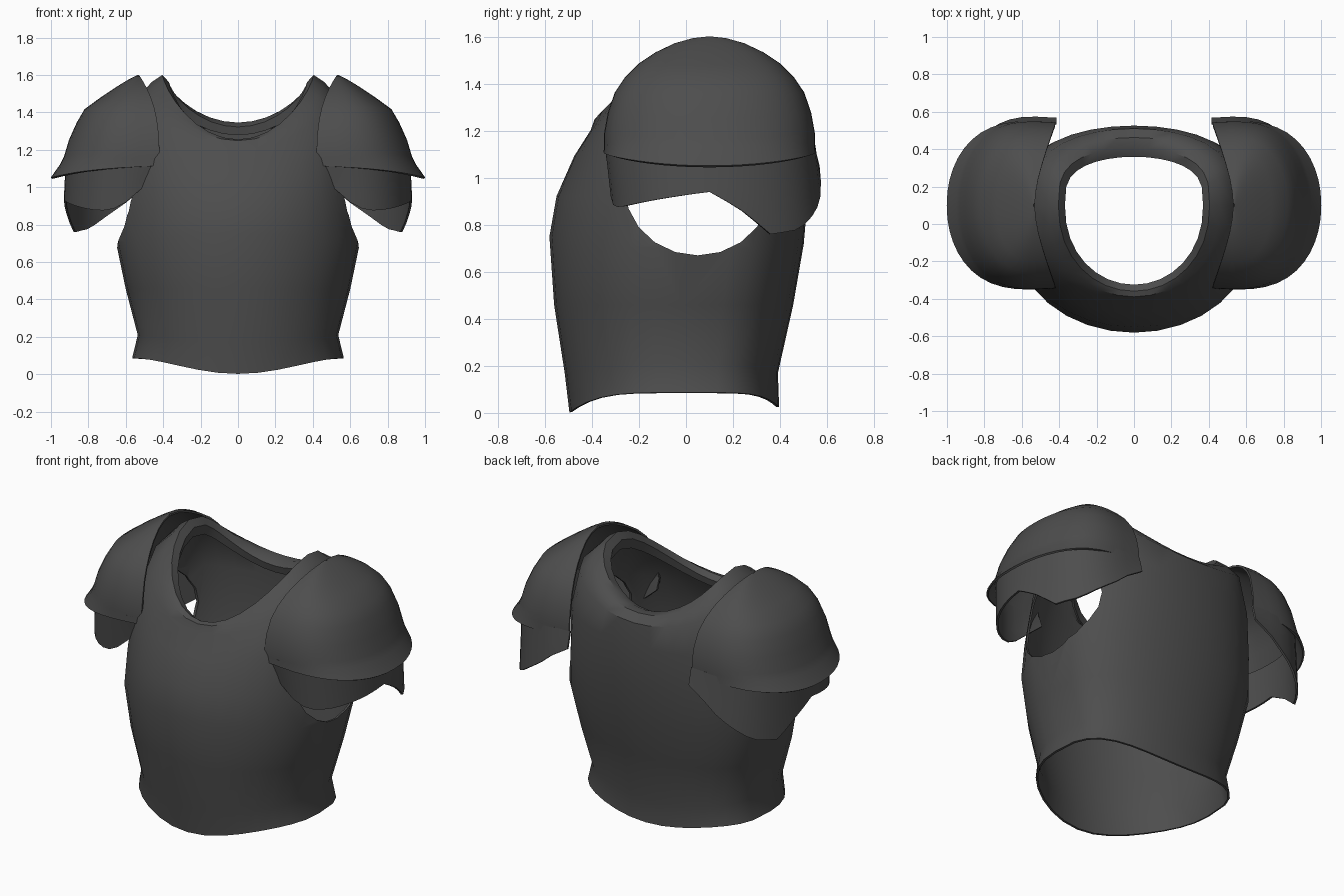
import bpy
from math import sin, cos, pi, radians

if "Cube" in bpy.data.objects:
    bpy.data.objects.remove(bpy.data.objects["Cube"])

steel = bpy.data.materials.new("dark grey metal")
steel.diffuse_color = (0.075, 0.075, 0.075, 1)
steel.use_nodes = True
steel.node_tree.nodes["Principled BSDF"].inputs["Base Color"].default_value = steel.diffuse_color


def activate(ob):
    bpy.ops.object.select_all(action='DESELECT')
    ob.select_set(True)
    bpy.context.view_layer.objects.active = ob


def loft(name, rows, closed, thickness):
    """Join rows of points into a thin shell."""
    n = len(rows[0])
    faces = []
    for r in range(len(rows) - 1):
        for i in range(n if closed else n - 1):
            j = (i + 1) % n
            faces.append((r * n + i, r * n + j, (r + 1) * n + j, (r + 1) * n + i))
    me = bpy.data.meshes.new(name)
    me.from_pydata([p for row in rows for p in row], [], faces)
    me.materials.append(steel)
    ob = bpy.data.objects.new(name, me)
    bpy.context.collection.objects.link(ob)
    mod = ob.modifiers.new("shell", 'SOLIDIFY')
    mod.thickness, mod.offset = thickness, 0
    activate(ob)
    bpy.ops.object.modifier_apply(modifier="shell")
    return ob


def smooth(ob, angle=38):
    activate(ob)
    bpy.ops.object.shade_smooth_by_angle(angle=radians(angle))


def lerp_table(table, a):
    for (a0, v0), (a1, v1) in zip(table, table[1:]):
        if a <= a1:
            return v0 + (v1 - v0) * (a - a0) / (a1 - a0)
    return table[-1][1]


# Torso rings: half width, y centre, y front, y back, z side, z front, z back,
# z power, front roundness
RINGS = [
    (.56, -.02, -.49, .39, .085, .003, .025, 4, .92),
    (.53, -.02, -.51, .385, .21, .17, .17, 2, .92),
    (.595, -.02, -.555, .45, .46, .46, .46, 2, .92),
    (.645, 0, -.575, .495, .70, .75, .72, 2, .92),
    (.63, .02, -.545, .515, .92, .92, .95, 2, .85),
    (.60, .06, -.47, .52, 1.20, 1.09, 1.17, 2, .7),
    (.53, .10, -.40, .505, 1.48, 1.20, 1.30, 1.6, .72),
    (.455, .10, -.385, .46, 1.56, 1.245, 1.34, 1.5, .9),
    (.405, .10, -.36, .41, 1.595, 1.25, 1.34, 1.5, .92),
    (.375, .10, -.33, .365, 1.56, 1.23, 1.32, 1.5, .92),
    (.385, .10, -.34, .375, 1.50, 1.19, 1.28, 1.5, .92),
]


def torso_ring(rx, yc, yf, yb, zs, zf, zb, power, roundness, n=32):
    pts = []
    for i in range(n):
        a = 2 * pi * i / n
        s = sin(a)
        k = abs(s) ** power
        if s < 0:
            y, z = yc + (yf - yc) * (-s) ** roundness, zs + (zf - zs) * k
        else:                       # squarer, flatter back
            y, z = yc + (yb - yc) * s ** .6, zs + (zb - zs) * k
        pts.append((rx * cos(a), y, z))
    return pts


torso = loft("breastplate", [torso_ring(*r) for r in RINGS], True, .012)

# Arm holes cut straight through from side to side
bpy.ops.mesh.primitive_cylinder_add(vertices=20, radius=1, depth=3,
                                    location=(0, .05, .96), rotation=(0, pi / 2, 0))
cutter = bpy.context.object
cutter.name = "arm_hole_cutter"
cutter.scale = (.29, .31, 1)
cutter.hide_render = True
cut = torso.modifiers.new("arm_holes", 'BOOLEAN')
cut.operation, cut.solver, cut.object = 'DIFFERENCE', 'EXACT', cutter
activate(torso)
bpy.ops.object.modifier_apply(modifier="arm_holes")
bpy.data.objects.remove(cutter)
smooth(torso)

# Shoulder guards: a bevelled quarter dome over a wavy lower plate
STEPS = 24
# height fraction, outward fraction, front-to-back fraction
DOME = [(.06, 1.03, 1), (.14, .99, 1), (.32, .93, .965), (.5, .83, .90), (.64, .72, .80),
        (.76, .52, .67), (.86, .33, .51), (.94, .16, .33), (.985, .05, .16), (1, .01, .02)]
LOWER_EDGE = [(0, 1.08), (7, .99), (15, .92), (25, .875), (40, .88), (65, .91), (90, .94),
              (105, .86), (120, .76), (138, .78), (155, .86), (167, .93), (180, 1.05)]


def plan(a):
    """Squarish half oval: outward and front-to-back factors."""
    c = cos(a)
    out = max(0, sin(a)) ** .75
    along = abs(c) ** .9 * (.92 + .14 * abs(sin(a) * c))
    return out, along if c < 0 else -along


def dome_point(side, a, h, f, g):
    out, along = plan(a)
    x = .42 + .11 * h ** 3 + .51 * f * out
    y = .10 + .475 * g * along
    z = 1.09 + .505 * h + .04 * along ** 2 * (1 - h) - max(0, .06 - h) * out * .4
    return (side * x, y, z)


def lower_point(side, a, f):
    bottom = lerp_table(LOWER_EDGE, a * 180 / pi)
    out, along = plan(a)
    x = .415 + (.50 + .01 * f) * out
    y = .10 + (.475 + .03 * f * along) * along
    return (side * x, y, 1.15 + (bottom - 1.15) * f)


for side, label in ((-1, "right"), (1, "left")):
    angles = [pi * i / STEPS for i in range(STEPS + 1)]
    rows = [[dome_point(side, a, -.02, 1.13, 1.005) for a in angles]]
    rows += [[dome_point(side, a, *d) for a in angles] for d in DOME]
    smooth(loft(label + "_shoulder_dome", rows, False, .012))
    rows = [[lower_point(side, a, f) for a in angles] for f in (0, .35, .7, 1)]
    smooth(loft(label + "_shoulder_lower_plate", rows, False, .012))
